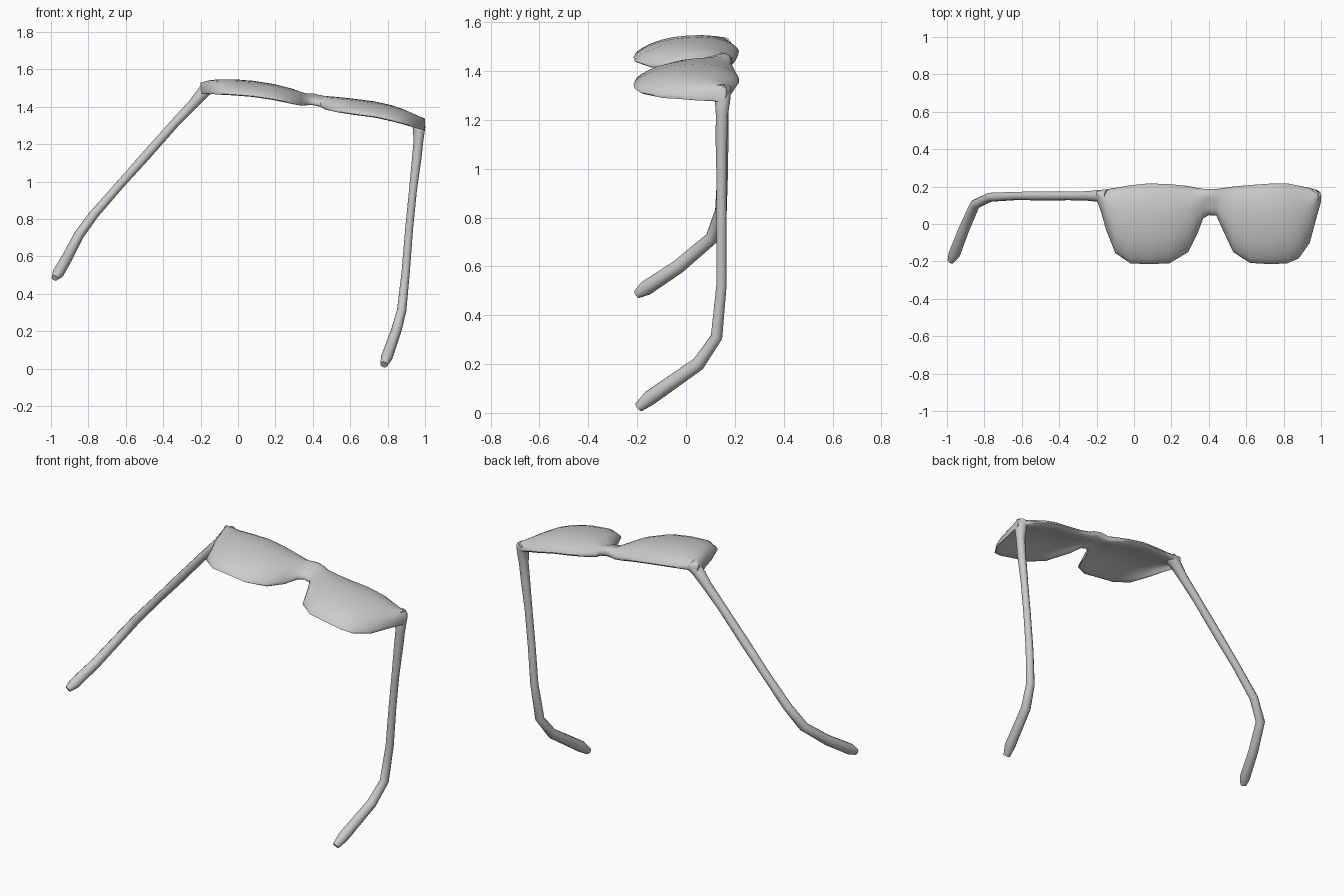
import bpy, bmesh, math
from mathutils import Vector


def loft(name, rings):
    """Skin a list of closed rings, cap both ends, shade smooth."""
    bm = bmesh.new()
    loops = [[bm.verts.new(p) for p in ring] for ring in rings]
    n = len(loops[0])
    for a, b in zip(loops, loops[1:]):
        for i in range(n):
            j = (i + 1) % n
            bm.faces.new((a[i], a[j], b[j], b[i]))
    bm.faces.new(loops[0][::-1])
    bm.faces.new(loops[-1])
    bmesh.ops.recalc_face_normals(bm, faces=bm.faces[:])
    mesh = bpy.data.meshes.new(name)
    bm.to_mesh(mesh)
    bm.free()
    obj = bpy.data.objects.new(name, mesh)
    bpy.context.collection.objects.link(obj)
    bpy.ops.object.select_all(action='DESELECT')
    bpy.context.view_layer.objects.active = obj
    obj.select_set(True)
    bpy.ops.object.shade_smooth_by_angle(angle=math.radians(50))
    return obj


def lens_section(x, low, high, z, dome, steps=12):
    """Thin domed cross-section running from the cheek edge to the brow."""
    top, bottom = [], []
    for i in range(steps + 1):
        q = -math.cos(math.pi * i / steps)
        y = (low + high) / 2 + q * (high - low) / 2
        mid = z + dome * (0.5 - q * q) + 0.012 * q
        half = (0.022 + 0.01 * max(q, 0)) * math.sqrt(max(0, 1 - q ** 4))
        top.append((x, y, mid + half))
        bottom.append((x, y, mid - half))
    return top + bottom[-2:0:-1]


def temple(name, path, sides=10):
    """Round arm along a path of (x, y, z, radius)."""
    pts = [Vector(p[:3]) for p in path]
    rings = []
    for i, p in enumerate(pts):
        t = (pts[min(i + 1, len(pts) - 1)] - pts[max(i - 1, 0)]).normalized()
        u = Vector((0, 1, 0)).cross(t).normalized()
        v = t.cross(u)
        r = path[i][3]
        rings.append([p + r * (u * math.cos(a) + v * math.sin(a))
                      for a in (2 * math.pi * k / sides for k in range(sides))])
    return loft(name, rings)


# Both lenses and the bridge: x, lower edge, upper edge, height, dome
columns = [
    (-0.20, 0.13, 0.175, 1.495, 0.0), (-0.175, 0.06, 0.18, 1.50, 0.02),
    (-0.15, -0.03, 0.185, 1.502, 0.03), (-0.10, -0.155, 0.193, 1.502, 0.04),
    (-0.02, -0.21, 0.207, 1.500, 0.045), (0.08, -0.215, 0.217, 1.492, 0.045),
    (0.19, -0.21, 0.213, 1.475, 0.045), (0.29, -0.15, 0.203, 1.452, 0.04),
    (0.34, -0.05, 0.192, 1.438, 0.03), (0.37, 0.03, 0.188, 1.436, 0.01),
    (0.40, 0.047, 0.187, 1.437, 0.01), (0.44, 0.045, 0.187, 1.428, 0.01),
    (0.465, -0.01, 0.19, 1.418, 0.03), (0.53, -0.15, 0.20, 1.408, 0.04),
    (0.62, -0.208, 0.208, 1.396, 0.045), (0.73, -0.215, 0.216, 1.382, 0.045),
    (0.82, -0.21, 0.217, 1.362, 0.045), (0.88, -0.185, 0.205, 1.344, 0.04),
    (0.94, -0.10, 0.193, 1.322, 0.03), (0.975, 0.03, 0.182, 1.31, 0.02),
    (1.00, 0.12, 0.165, 1.303, 0.0),
]
loft("lens_front", [lens_section(*c) for c in columns])

# Left arm, opened wide, with its ear hook bending down
temple("left_temple", [
    (-0.14, 0.15, 1.51, 0.036), (-0.18, 0.15, 1.485, 0.034),
    (-0.24, 0.15, 1.415, 0.027), (-0.34, 0.15, 1.31, 0.024),
    (-0.50, 0.15, 1.13, 0.025), (-0.63, 0.15, 0.985, 0.023),
    (-0.77, 0.143, 0.825, 0.025), (-0.85, 0.105, 0.715, 0.027),
    (-0.91, -0.03, 0.60, 0.029), (-0.962, -0.165, 0.51, 0.031),
    (-0.98, -0.20, 0.485, 0.018),
])

# Right arm, nearly square to the front
temple("right_temple", [
    (0.955, 0.15, 1.335, 0.036), (0.968, 0.15, 1.29, 0.034),
    (0.965, 0.147, 1.22, 0.026), (0.955, 0.145, 1.12, 0.025),
    (0.935, 0.145, 0.95, 0.021), (0.915, 0.145, 0.75, 0.021),
    (0.897, 0.145, 0.52, 0.022), (0.875, 0.125, 0.31, 0.025),
    (0.845, 0.05, 0.20, 0.028), (0.795, -0.15, 0.06, 0.031),
    (0.78, -0.195, 0.022, 0.02),
])
